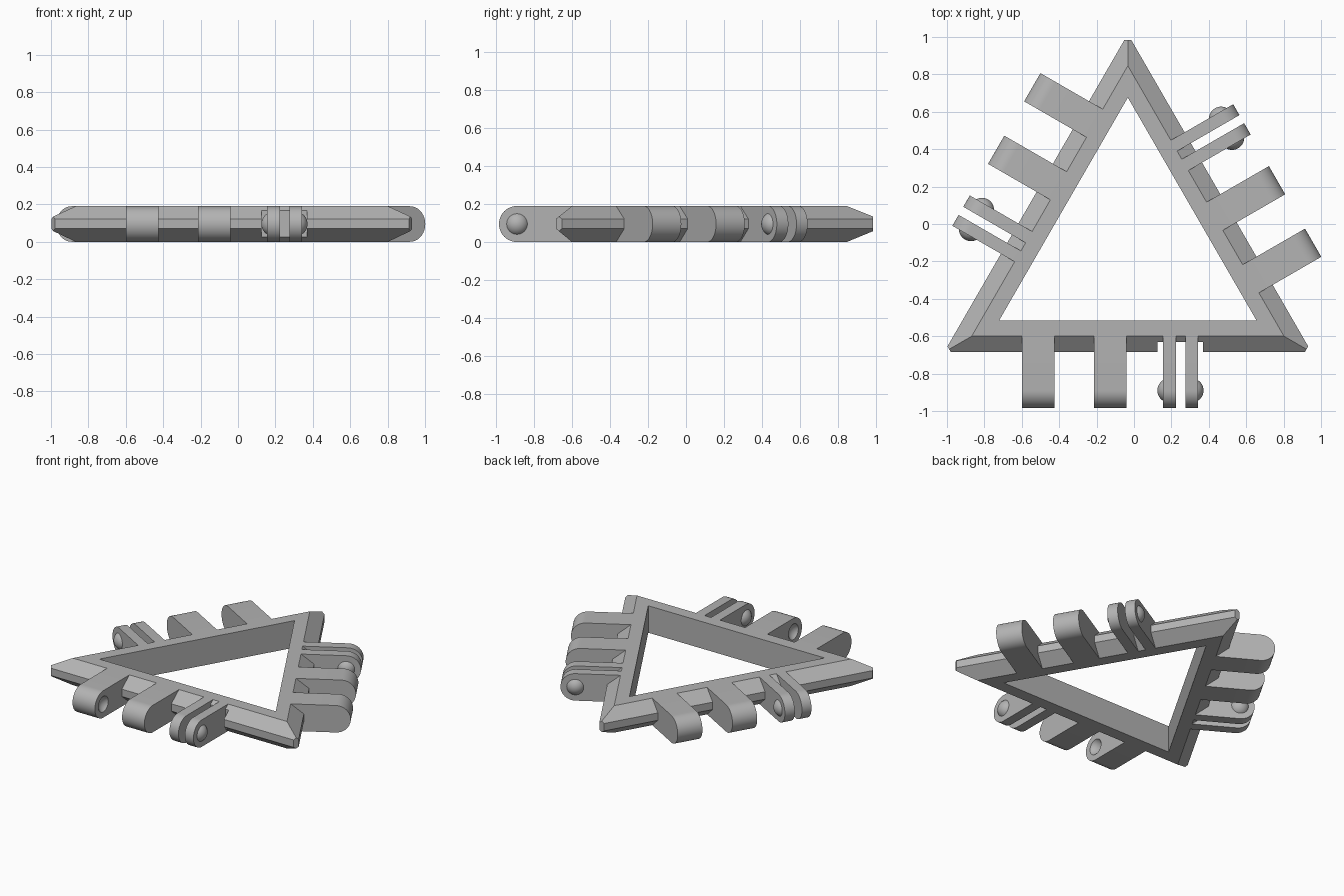
import bpy, bmesh, math
from mathutils import Matrix, Vector

if "Cube" in bpy.data.objects:
    bpy.data.objects.remove(bpy.data.objects["Cube"])

CENTRE = Vector((-0.033, -0.118, 0))
H = 0.19               # thickness
INNER, RIM, OUTER = 0.397, 0.482, 0.567   # distances of frame edges from the centre
HINGE, R = 0.772, H / 2                   # hinge axis distance, tab end radius
BALL, CAP = 0.065, 0.03                   # ball radius, height of its visible cap

grey = bpy.data.materials.new("plain grey")
grey.use_nodes = True
colour = (0.45, 0.45, 0.45, 1)
grey.diffuse_color = colour
grey.node_tree.nodes["Principled BSDF"].inputs["Base Color"].default_value = colour


def make(name, bm, matrix=Matrix(), smooth=True):
    bm.transform(matrix)
    bmesh.ops.recalc_face_normals(bm, faces=bm.faces[:])
    mesh = bpy.data.meshes.new(name)
    bm.to_mesh(mesh)
    bm.free()
    mesh.materials.append(grey)
    ob = bpy.data.objects.new(name, mesh)
    bpy.context.collection.objects.link(ob)
    if smooth:
        shade(ob)
    return ob


def shade(ob):
    bpy.ops.object.select_all(action='DESELECT')
    ob.select_set(True)
    bpy.context.view_layer.objects.active = ob
    bpy.ops.object.shade_smooth_by_angle(angle=math.radians(30))


def cut(ob, cutter):
    cutter.hide_render = True
    mod = ob.modifiers.new("cut", 'BOOLEAN')
    mod.operation, mod.solver, mod.object = 'DIFFERENCE', 'EXACT', cutter
    bpy.context.view_layer.objects.active = ob
    bpy.ops.object.modifier_apply(modifier=mod.name)
    bpy.data.objects.remove(cutter)


def arm_mesh(u0, u1):
    """Flat arm with a round end, pointing to -y, between u0 and u1 in x."""
    bm = bmesh.new()
    pts = [(RIM, 0)]
    for i in range(25):
        a = -math.pi / 2 + math.pi * i / 24
        pts.append((HINGE + R * math.cos(a), R + R * math.sin(a)))
    pts.append((RIM, H))
    face = bm.faces.new([bm.verts.new((u0, -d, z)) for d, z in pts])
    ext = bmesh.ops.extrude_face_region(bm, geom=[face])
    moved = [g for g in ext["geom"] if isinstance(g, bmesh.types.BMVert)]
    bmesh.ops.translate(bm, verts=moved, vec=(u1 - u0, 0, 0))
    return bm


def ball_mesh(u, side):
    """Ball on the hinge axis whose cap stands out of the face at u."""
    bm = bmesh.new()
    bmesh.ops.create_uvsphere(bm, u_segments=32, v_segments=24, radius=BALL)
    place = Matrix.Translation((u - side * (BALL - CAP), -HINGE, R))
    bm.transform(place @ Matrix.Rotation(math.pi / 2, 4, 'Y'))
    return bm


# Triangular frame: a bevelled section carried round three corners
bm = bmesh.new()
section = [(INNER, 0), (INNER, H), (RIM, H), (OUTER, 0.122), (OUTER, 0.07), (RIM, 0)]
corners = [math.radians(90 + 120 * k) for k in range(3)]
rings = [[bm.verts.new((2 * d * math.cos(a), 2 * d * math.sin(a), z)) for d, z in section]
         for a in corners]
n = len(section)
for k in range(3):
    p, q = rings[k], rings[(k + 1) % 3]
    for i in range(n):
        j = (i + 1) % n
        bm.faces.new((p[i], p[j], q[j], q[i]))
# Blunt corner tips
for a in corners:
    out = Vector((math.cos(a), math.sin(a), 0))
    res = bmesh.ops.bisect_plane(bm, geom=bm.verts[:] + bm.edges[:] + bm.faces[:],
                                 plane_co=out * 1.103, plane_no=out, clear_outer=True)
    edges = [g for g in res["geom_cut"] if isinstance(g, bmesh.types.BMEdge)]
    bmesh.ops.holes_fill(bm, edges=edges, sides=0)
frame = make("triangle_frame", bm, Matrix.Translation(CENTRE), smooth=False)

TABS = [("outer", -0.567, -0.393, 1), ("inner", -0.181, -0.007, -1)]
PRONGS = [("first", 0.188, 0.258, -1), ("second", 0.308, 0.375, 1)]

for k, edge in enumerate(("front", "left", "right")):
    place = Matrix.Translation(CENTRE) @ Matrix.Rotation(math.radians(120 * k), 4, 'Z')

    # Clearance notch around the fork
    bm = bmesh.new()
    bmesh.ops.create_cube(bm, size=1)
    bm.transform(Matrix.Translation((0.28, -0.612, R)) @ Matrix.Diagonal((0.245, 0.2, 0.4, 1)))
    cut(frame, make("notch_cutter", bm, place, smooth=False))

    # Thick tabs with facing round sockets
    for label, u0, u1, side in TABS:
        tab = make(f"{edge}_{label}_tab", arm_mesh(u0, u1), place, smooth=False)
        face_u = u1 if side > 0 else u0
        cut(tab, make("socket_cutter", ball_mesh(face_u, -side), place, smooth=False))
        shade(tab)

    # Thin fork prongs with snap bumps on their outsides
    for label, u0, u1, side in PRONGS:
        make(f"{edge}_{label}_prong", arm_mesh(u0, u1), place)
        face_u = u1 if side > 0 else u0
        bm = ball_mesh(face_u, side)
        bmesh.ops.bisect_plane(bm, geom=bm.verts[:] + bm.edges[:] + bm.faces[:],
                               plane_co=(face_u - side * 0.002, 0, 0),
                               plane_no=(-side, 0, 0), clear_outer=True)
        make(f"{edge}_{label}_snap_bump", bm, place)
